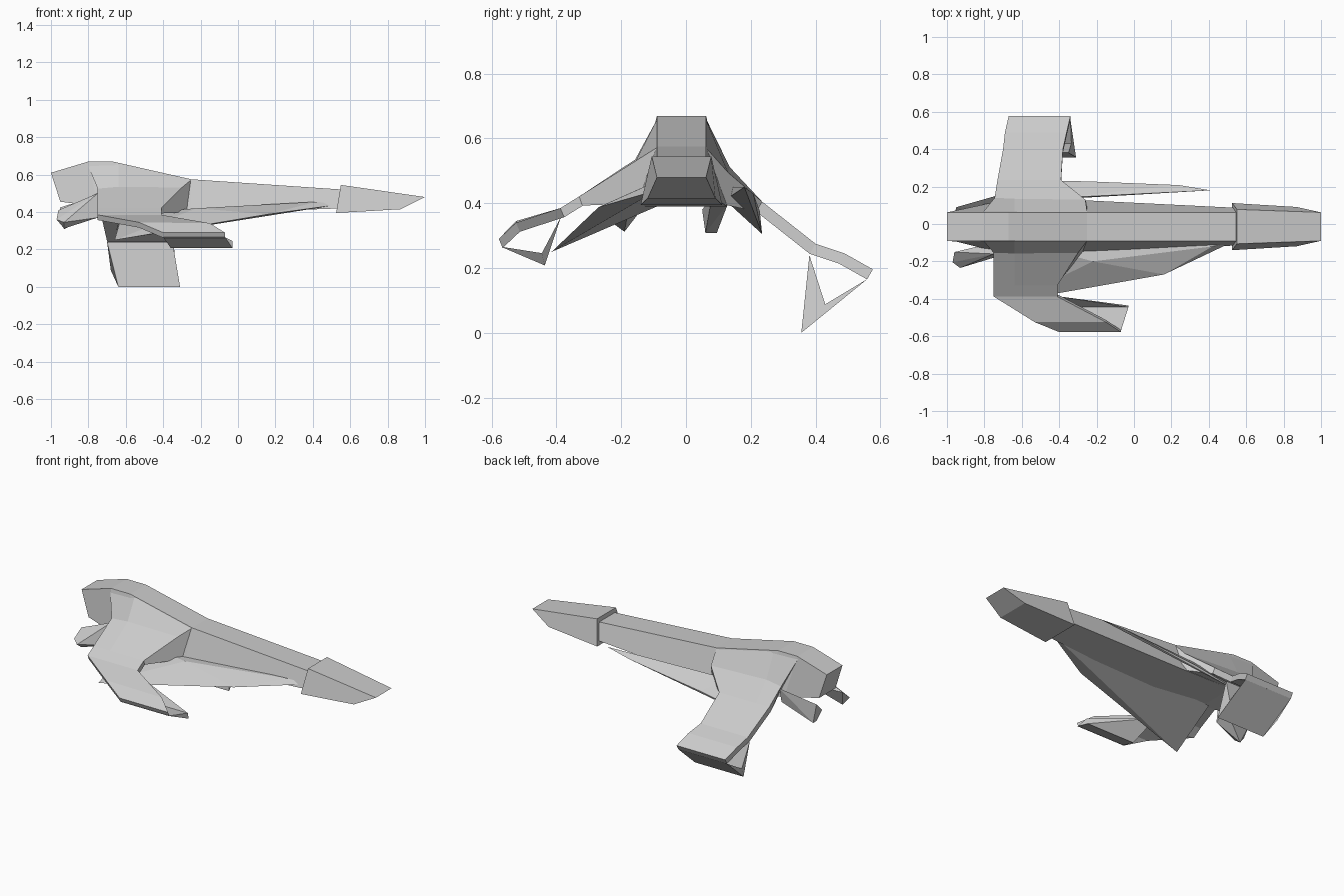
import bpy, bmesh
from mathutils import Vector

YC = -0.014  # body centre line


def finish(name, bm):
    bmesh.ops.remove_doubles(bm, verts=bm.verts, dist=1e-5)
    bmesh.ops.recalc_face_normals(bm, faces=bm.faces)
    me = bpy.data.meshes.new(name)
    bm.to_mesh(me)
    bm.free()
    ob = bpy.data.objects.new(name, me)
    bpy.context.collection.objects.link(ob)
    return ob


def loft(name, rings):
    """Skin a row of closed rings and cap both ends."""
    bm = bmesh.new()
    loops = [[bm.verts.new(p) for p in r] for r in rings]
    n = len(loops[0])
    for a, b in zip(loops, loops[1:]):
        for i in range(n):
            j = (i + 1) % n
            bm.faces.new((a[i], a[j], b[j], b[i]))
    bm.faces.new(loops[0])
    bm.faces.new(loops[-1])
    return finish(name, bm)


def hull(name, pts):
    bm = bmesh.new()
    for p in pts:
        bm.verts.new(p)
    bmesh.ops.convex_hull(bm, input=bm.verts)
    loose = [v for v in bm.verts if not v.link_faces]
    bmesh.ops.delete(bm, geom=loose, context='VERTS')
    return finish(name, bm)


def section(xt, zt, wt, xb, zb, wb):
    return [(xt, YC - wt, zt), (xt, YC + wt, zt), (xb, YC + wb, zb), (xb, YC - wb, zb)]


def wing(name, stations, drop):
    """Stations: rear x, front x, y, rear z, front z; drop is the plate thickness offset."""
    d = Vector(drop)
    rings = []
    for xr, xf, y, zr, zf in stations:
        r, f = Vector((xr, y, zr)), Vector((xf, y, zf))
        rings.append([r, f, f + d, r + d])
    return loft(name, rings)


def winglet(name, profile):
    """Profile rows: rear x, front x, y, z."""
    return loft(name, [[(row[k], row[2], row[3]) for row in profile] for k in (0, 1)])


# Central fuselage with flat spine
loft("fuselage", [
    section(-1.0, .61, .076, -.95, .455, .08),
    section(-.80, .67, .076, -.75, .43, .13),
    section(-.67, .67, .076, -.60, .395, .14),
    section(-.25, .575, .076, -.25, .39, .14),
    section(.56, .52, .076, .56, .42, .10)])

# Nose block
loft("nose", [
    section(.55, .545, .092, .525, .395, .126),
    section(1.0, .48, .076, .87, .415, .105)])

# Shoulders blending the spine into the wings: spine edge, kink, wing root, underside
loft("front_shoulder", [
    [(-.81, -.085, .665), (-.75, -.155, .525), (-.75, -.33, .421), (-.75, -.32, .393), (-.70, -.12, .42)],
    [(-.64, -.088, .662), (-.64, -.157, .535), (-.64, -.33, .421), (-.64, -.32, .393), (-.60, -.12, .40)],
    [(-.25, -.088, .573), (-.30, -.155, .531), (-.41, -.33, .421), (-.41, -.32, .393), (-.25, -.12, .40)]])
loft("back_shoulder", [
    [(-.81, .06, .665), (-.745, .14, .50), (-.73, .235, .405), (-.73, .217, .374), (-.70, .10, .42)],
    [(-.64, .06, .662), (-.64, .135, .512), (-.64, .235, .405), (-.64, .217, .374), (-.60, .10, .40)],
    [(-.25, .06, .573), (-.26, .13, .495), (-.39, .235, .405), (-.39, .217, .374), (-.25, .10, .40)]])

# Wing on the front side, raised and swept forward
wing("front_wing", [
    (-.75, -.41, -.33, .421, .421),
    (-.75, -.41, -.388, .385, .385),
    (-.53, -.15, -.525, .345, .34),
    (-.40, -.07, -.578, .29, .29)], (0, .012, -.028))
winglet("front_winglet", [
    (-.40, -.07, -.572, .266),
    (-.38, -.03, -.445, .246),
    (-.46, -.41, -.386, .358),
    (-.36, -.03, -.436, .208)])

# Wing on the back side, lowered
wing("back_wing", [
    (-.73, -.39, .235, .405, .405),
    (-.70, -.38, .40, .275, .275),
    (-.69, -.36, .49, .245, .245),
    (-.67, -.34, .577, .196, .196)], (0, -.018, -.031))
winglet("back_winglet", [
    (-.67, -.34, .56, .166),
    (-.64, -.31, .356, 0),
    (-.70, -.35, .381, .24),
    (-.68, -.335, .43, .088)])

# Belly strakes
hull("front_strake", [
    (-.62, -.09, .39), (-.66, -.415, .25), (.16, -.27, .388), (.42, -.12, .425),
    (.42, -.12, .455), (.54, -.09, .44), (-.22, -.20, .42)])
hull("back_strake", [
    (.41, .18, .45), (.24, .208, .43), (-.25, .228, .375), (-.65, .235, .305),
    (-.05, .16, .445), (-.62, .12, .41), (-.40, .14, .45)])

# Tail prongs
hull("front_tail_prong", [
    (-.75, -.16, .50), (-.75, -.10, .43), (-.75, -.18, .37), (-.96, -.15, .41),
    (-.97, -.205, .36), (-.93, -.235, .345), (-.93, -.19, .312)])
hull("back_tail_prong", [
    (-.74, .15, .49), (-.74, .08, .42), (-.74, .13, .40), (-.95, .09, .425),
    (-.96, .05, .38), (-.93, .095, .308), (-.93, .06, .308)])
